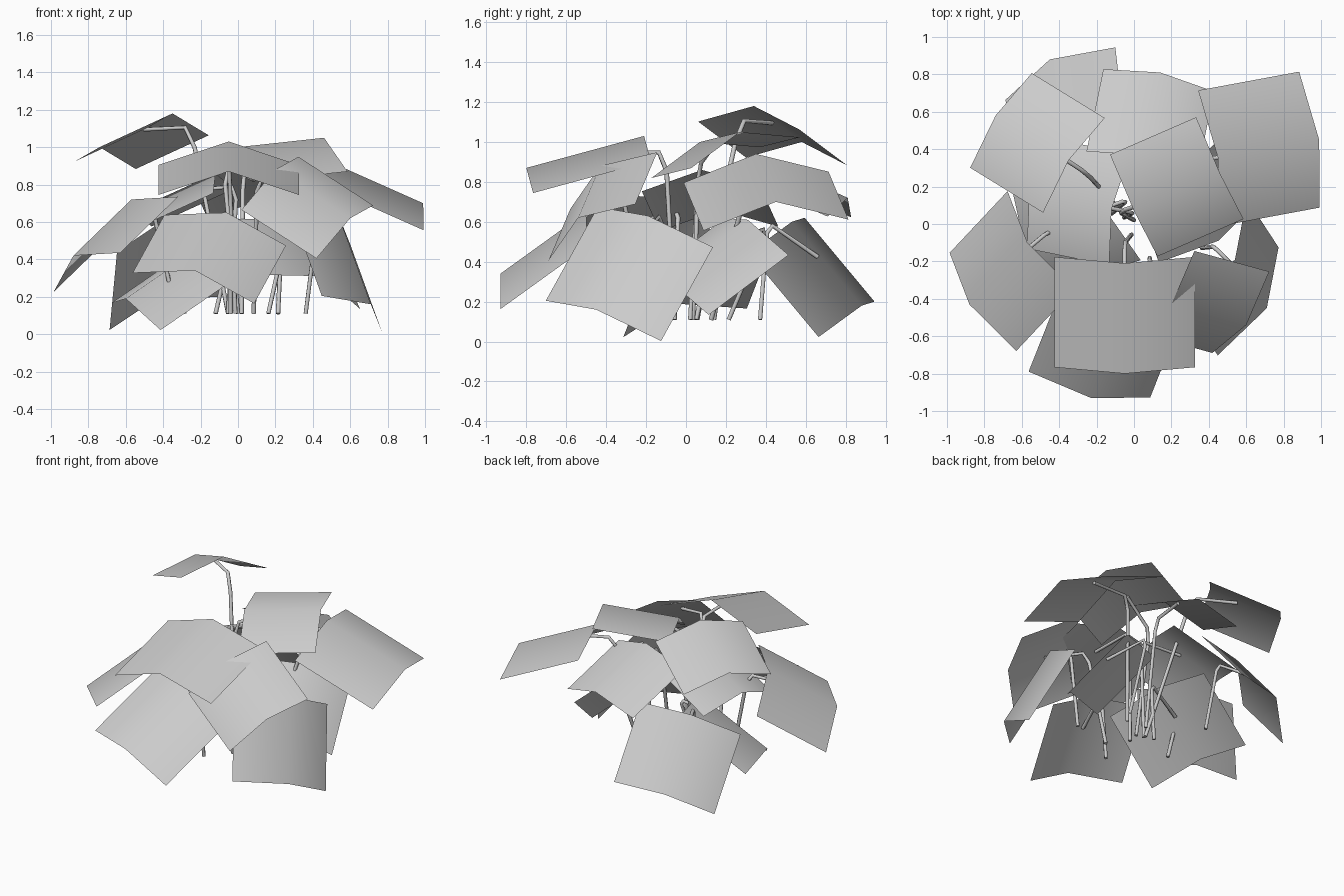
import bpy
from mathutils import Vector as V

if "Cube" in bpy.data.objects:
    bpy.data.objects.remove(bpy.data.objects["Cube"])

# Each leaf card: ridge inner end, ridge outer end, direction across the leaf
LEAVES = [
    ((-.05, -.21, 1.03), (-.05, -.80, .87), (1, 0, 0)),
    ((.45, .35, .94), (.99, .45, .70), (.12, -.73, -.06)),
    ((.0, .07, 1.0), (.46, .27, 1.05), (.25, -.53, -.15)),
    ((-.35, .34, 1.18), (-.74, .58, 1.0), (.33, .51, -.04)),
    ((.05, .37, .92), (.14, .81, .72), (.58, -.13, .01)),
    ((-.41, .53, .60), (-.45, .88, .18), (.59, .28, .18)),
    ((-.57, -.10, .72), (-.88, -.43, .42), (.39, -.50, .24)),
    ((-.06, -.50, .65), (-.23, -.93, .34), (.66, -.12, -.15)),
    ((.20, -.43, .88), (.60, -.54, .62), (.30, .44, .29)),
    ((.54, -.19, .63), (.71, -.45, .16), (.31, .57, -.18)),
    ((.31, .31, .61), (.45, -.09, .31), (-.50, -.30, .18)),
    ((-.15, .07, .50), (-.60, -.05, .19), (.29, -.60, -.12)),
    ((-.12, .08, .86), (-.56, .17, .66), (.10, 1, 0)),
]


def make_leaf(a, b, s, i):
    a, b, s = V(a), V(b), V(s)
    k = (b - a).length / .61
    r = (b - a).normalized()
    s = (s - r * s.dot(r)).normalized()
    n = s.cross(r)
    if n.z < 0:
        n, s = -n, -s
    # Leaf card folded along its ridge
    side, drop = s * .375 * k, n * .13 * k
    verts = [p + o for p in (a, b) for o in (-side - drop, V(), side - drop)]
    me = bpy.data.meshes.new("leaf")
    me.from_pydata(verts, [], [(0, 1, 4, 3), (1, 2, 5, 4)])
    for p in me.polygons:
        p.use_smooth = True
    ob = bpy.data.objects.new(f"leaf_{i}", me)
    bpy.context.collection.objects.link(ob)
    # Stem from the ground cluster; lower leaves stand on feet further out
    f = max(.15, 1.3 - a.z)
    foot = V((a.x * f, a.y * f, .11))
    elbow = a - n * .1 - r * .05
    low = elbow.lerp(foot, .12) - r * .03
    tip = a.lerp(b, .4) - n * .015
    cu = bpy.data.curves.new("stem", 'CURVE')
    cu.dimensions = '3D'
    cu.bevel_depth = .012
    cu.bevel_resolution = 1
    cu.use_fill_caps = True
    sp = cu.splines.new('POLY')
    pts = [foot, low, elbow, tip]
    sp.points.add(len(pts) - 1)
    for p, co in zip(sp.points, pts):
        p.co = (*co, 1)
    st = bpy.data.objects.new(f"stem_{i}", cu)
    bpy.context.collection.objects.link(st)


for i, leaf in enumerate(LEAVES, 1):
    make_leaf(*leaf, i)
